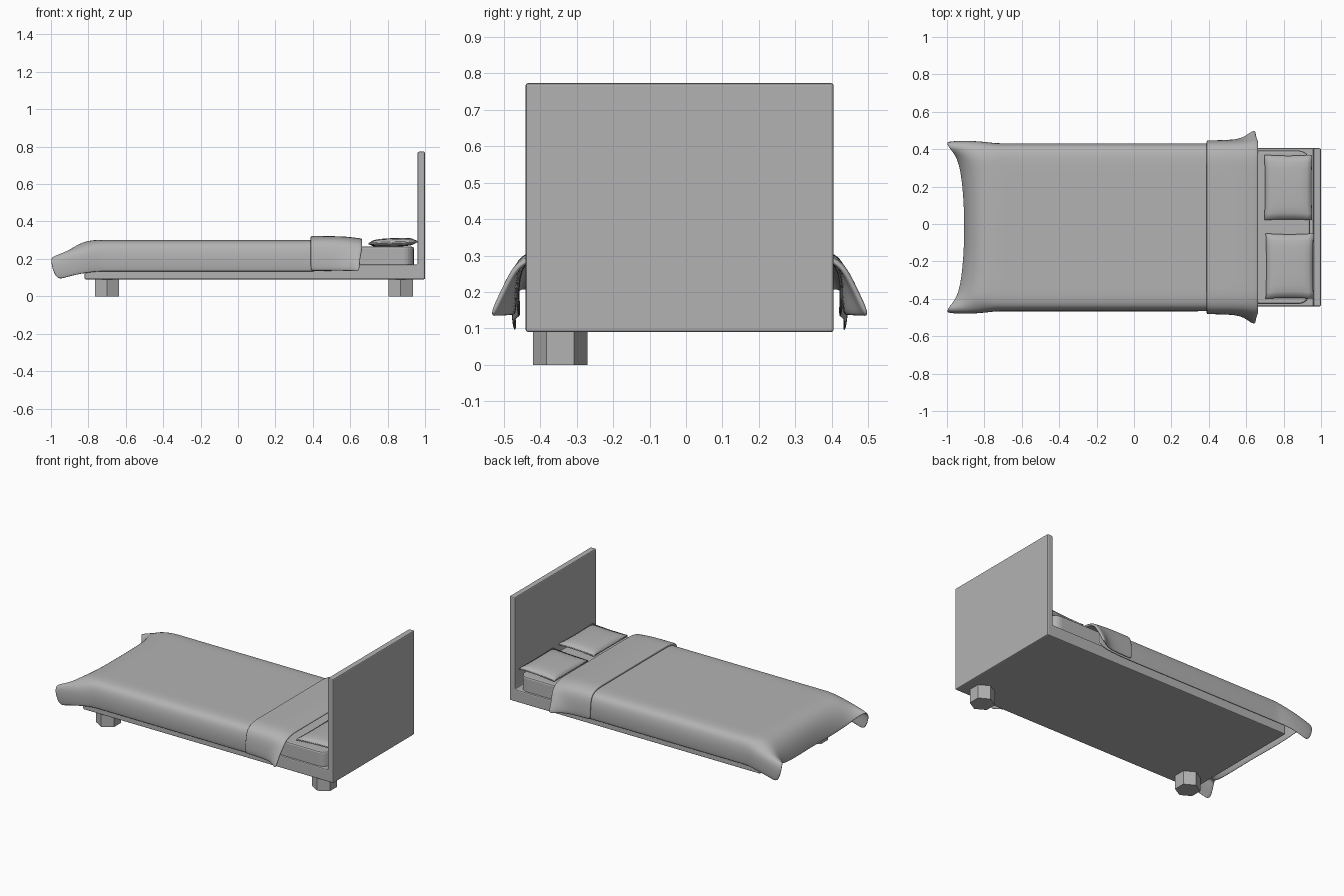
import bpy, bmesh, math
from mathutils import Matrix

if "Cube" in bpy.data.objects:
    bpy.data.objects.remove(bpy.data.objects["Cube"])

grey = bpy.data.materials.new("plain grey")
grey.diffuse_color = (0.45, 0.45, 0.45, 1)
grey.use_nodes = True
grey.node_tree.nodes["Principled BSDF"].inputs["Base Color"].default_value = grey.diffuse_color
YC = -0.0175  # centre line of the bed


def add_object(name, bm, smooth=False):
    bmesh.ops.recalc_face_normals(bm, faces=bm.faces[:])
    me = bpy.data.meshes.new(name)
    bm.to_mesh(me)
    bm.free()
    me.materials.append(grey)
    for p in me.polygons:
        p.use_smooth = smooth
    ob = bpy.data.objects.new(name, me)
    bpy.context.collection.objects.link(ob)
    return ob


def bevel(ob, width, segments):
    m = ob.modifiers.new("bevel", 'BEVEL')
    m.width, m.segments = width, segments
    m.limit_method = 'ANGLE'


def cloth(name, rows, thickness):
    """Sheet through rows of half sections, mirrored across the bed's centre line."""
    bm = bmesh.new()
    grid = []
    for row in rows:
        full = row + [(x, -y, z) for x, y, z in reversed(row[:-1])]
        grid.append([bm.verts.new((x, y + YC, z)) for x, y, z in full])
    for a, b in zip(grid, grid[1:]):
        for i in range(len(a) - 1):
            bm.faces.new((a[i], a[i + 1], b[i + 1], b[i]))
    ob = add_object(name, bm, True)
    if sum(p.normal.z for p in ob.data.polygons) < 0:
        ob.data.flip_normals()
    m = ob.modifiers.new("thickness", 'SOLIDIFY')
    m.thickness, m.offset = thickness, -1
    m = ob.modifiers.new("smooth", 'SUBSURF')
    m.levels = m.render_levels = 2
    return ob


# Frame and headboard as one L-shaped profile
bm = bmesh.new()
prof = [(-0.82, 0.09), (1, 0.09), (1, 0.773), (0.96, 0.773), (0.96, 0.17), (-0.82, 0.17)]
face = bm.faces.new([bm.verts.new((x, -0.44, z)) for x, z in prof])
ext = bmesh.ops.extrude_face_region(bm, geom=[face])
bmesh.ops.translate(bm, vec=(0, 0.845, 0),
                    verts=[v for v in ext['geom'] if isinstance(v, bmesh.types.BMVert)])
bevel(add_object("frame_and_headboard", bm), 0.007, 2)

# Hexagonal legs
for name, x in (("foot_leg", -0.70), ("head_leg", 0.87)):
    bm = bmesh.new()
    bmesh.ops.create_cone(bm, cap_ends=True, segments=6, radius1=0.075, radius2=0.075, depth=0.095)
    top = max(bm.verts, key=lambda v: v.co.y).co
    turn = math.pi / 2 - math.atan2(top.y, top.x)
    bmesh.ops.transform(bm, verts=bm.verts[:], matrix=Matrix.Translation((x, -0.345, 0.0475))
                        @ Matrix.Rotation(turn, 4, 'Z'))
    add_object(name, bm)

# Mattress with rounded corners
bm = bmesh.new()
bmesh.ops.create_cube(bm, size=1, matrix=Matrix.Translation((0.07, YC, 0.213))
                      @ Matrix.Diagonal((1.74, 0.82, 0.105, 1)))
upright = [e for e in bm.edges if abs(e.verts[0].co.z - e.verts[1].co.z) > 0.05]
bmesh.ops.bevel(bm, geom=upright, offset=0.06, segments=6, profile=0.5, affect='EDGES')
bevel(add_object("mattress", bm), 0.01, 2)

# Blanket: half section (y, z), then the foot hem (x, y, z) for the same columns
section = [(0.445, 0.13), (0.451, 0.20), (0.445, 0.25), (0.428, 0.288),
           (0.38, 0.302), (0.30, 0.302), (0.15, 0.302), (0, 0.302)]
hem = [(-0.965, 0.455, 0.085), (-0.995, 0.46, 0.14), (-1.005, 0.455, 0.205), (-0.99, 0.42, 0.218),
       (-0.955, 0.38, 0.18), (-0.93, 0.30, 0.145), (-0.915, 0.15, 0.13), (-0.91, 0, 0.13)]
rows = [[(x, y, z) for y, z in section] for x in (0.64, 0.3, -0.1, -0.45, -0.70)]
x0 = -0.74
for k in range(6):
    t = k / 5
    row = []
    for i, ((y, z), (hx, hy, hz)) in enumerate(zip(section, hem)):
        if i < 4:   # side columns flare outwards
            cx, cy, cz = (x0 + hx) / 2, y + (0.02 if i < 3 else 0), (z + hz) / 2 + 0.015
        else:       # top columns roll over the foot
            cx, cy, cz = -0.89, y, 0.31
        a, b, c = (1 - t) ** 2, 2 * t * (1 - t), t * t
        row.append((a * x0 + b * cx + c * hx, a * y + b * cy + c * hy, a * z + b * cz + c * hz))
    rows.append(row)
cloth("blanket", rows, 0.01)

# Turned-down sheet, its corners flaring near the pillows
flat = [(0.465, 0.135), (0.465, 0.20), (0.459, 0.255), (0.44, 0.30),
        (0.38, 0.322), (0.30, 0.322), (0.15, 0.322), (0, 0.322)]
flare = [0.062, 0.03, 0.008, 0, 0, 0, 0, 0]
rows = []
for x, f in ((0.388, 0), (0.40, 0), (0.50, 0.03), (0.58, 0.2), (0.635, 0.85), (0.665, 1)):
    rows.append([(x - 0.015 * f * (i < 2), y + f * flare[i], z - 0.012 * f * (i > 2))
                 for i, (y, z) in enumerate(flat)])
cloth("turned_down_sheet", rows, 0.018)

# Pillows: flattened cushions tilted towards the headboard
for name, x, y, tilt in (("left_pillow", 0.825, 0.195, -3), ("right_pillow", 0.832, -0.225, -2)):
    bm = bmesh.new()
    bmesh.ops.create_cube(bm, size=2)
    bmesh.ops.subdivide_edges(bm, edges=bm.edges[:], cuts=9, use_grid_fill=True)
    for v in bm.verts:
        u, w, h = v.co
        puff = math.sqrt(max(0, (1 - abs(u) ** 3) * (1 - abs(w) ** 3)))
        v.co = (0.128 * u * (1 - 0.03 * (1 - w * w)), 0.175 * w * (1 - 0.03 * (1 - u * u)),
                h * (0.004 + 0.019 * puff))
    ob = add_object(name, bm, True)
    ob.location = (x, y, 0.288)
    ob.rotation_euler = (0, math.radians(tilt), 0)
